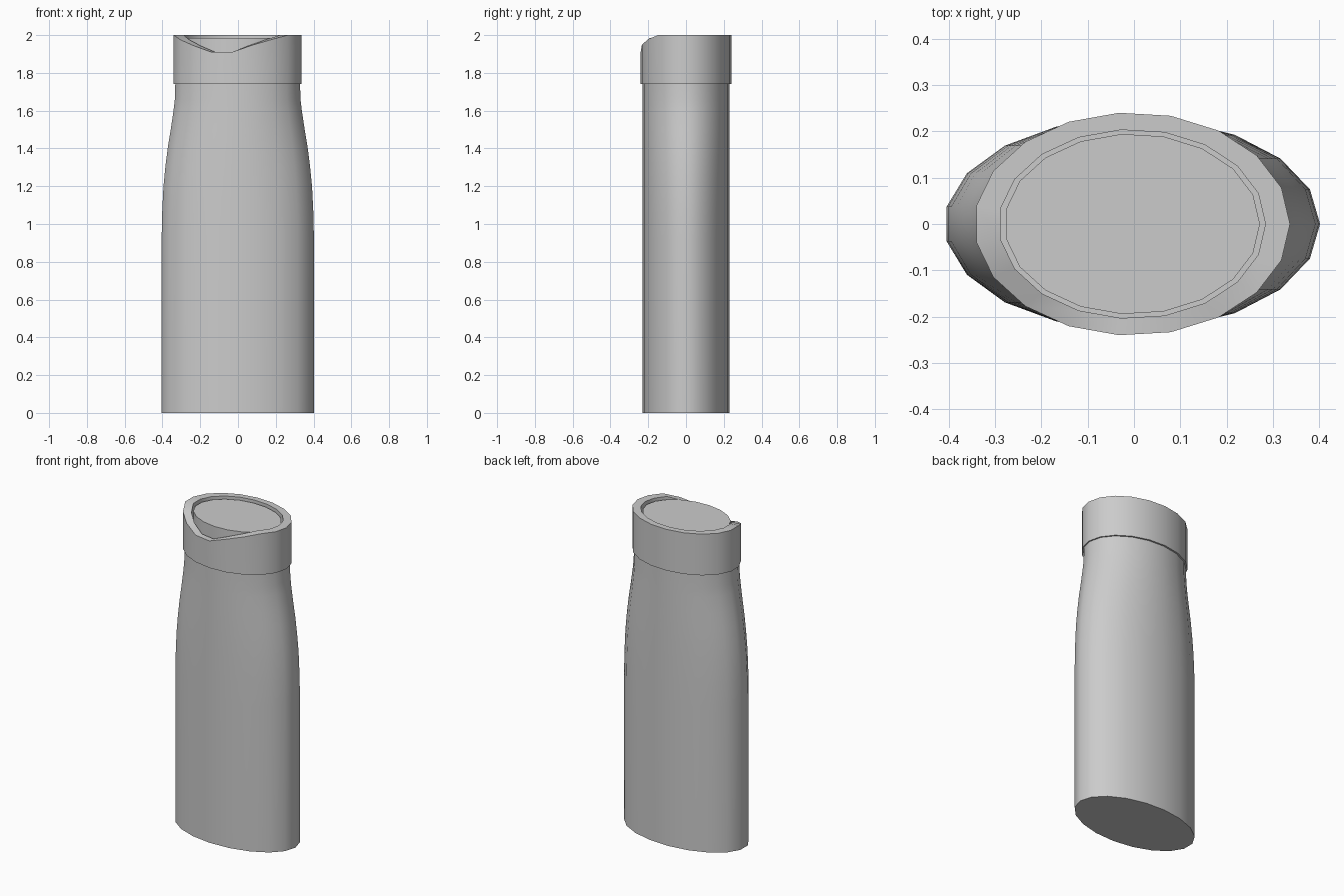
import bpy, bmesh, math

if "Cube" in bpy.data.objects:
    bpy.data.objects.remove(bpy.data.objects["Cube"])

SIDES = 19
CX = -0.004  # odd side count: shifts the bounding box onto x = 0


def ring(bm, rx, ry, z):
    """Elliptical ring; z is a number or a list of one height per side."""
    verts = []
    for i in range(SIDES):
        a = 2 * math.pi * i / SIDES
        h = z[i] if isinstance(z, list) else z
        verts.append(bm.verts.new((CX + rx * math.cos(a), ry * math.sin(a), h)))
    return verts


def loft(name, sections, closed=False):
    """Skin elliptical sections, then cap the ends or join last to first."""
    bm = bmesh.new()
    rings = [ring(bm, *s) for s in sections]
    pairs = list(zip(rings, rings[1:]))
    if closed:
        pairs.append((rings[-1], rings[0]))
    else:
        bm.faces.new(rings[0][::-1])
        bm.faces.new(rings[-1])
    for lo, hi in pairs:
        for i in range(SIDES):
            j = (i + 1) % SIDES
            bm.faces.new((lo[i], lo[j], hi[j], hi[i]))
    bmesh.ops.recalc_face_normals(bm, faces=bm.faces[:])
    mesh = bpy.data.meshes.new(name)
    bm.to_mesh(mesh)
    bm.free()
    obj = bpy.data.objects.new(name, mesh)
    bpy.context.collection.objects.link(obj)
    bpy.ops.object.select_all(action='DESELECT')
    obj.select_set(True)
    bpy.context.view_layer.objects.active = obj
    bpy.ops.object.shade_smooth_by_angle(angle=math.radians(40))
    return obj


# Bottle body: straight below, narrowing in width towards the neck
profile = [(0.406, 0.0), (0.406, 0.92), (0.403, 1.06), (0.396, 1.2),
           (0.385, 1.31), (0.372, 1.41), (0.357, 1.5), (0.342, 1.6),
           (0.335, 1.66), (0.332, 1.76)]
loft("bottle_body", [(rx, 0.23, z) for rx, z in profile])

# Cap collar: ring whose rim dips at the front
rim = [2.0] * SIDES
rim[11:18] = [2.0 - d for d in (0.025, 0.056, 0.09, 0.09, 0.052, 0.022, 0.0)][:7]
loft("cap_collar", [(0.341, 0.241, 1.74), (0.341, 0.241, rim),
                    (0.288, 0.204, rim), (0.288, 0.204, 1.74)], closed=True)

# Lid plug set inside the collar with a narrow groove around it
loft("lid_plug", [(0.276, 0.195, 1.745), (0.276, 0.195, 1.985)])
